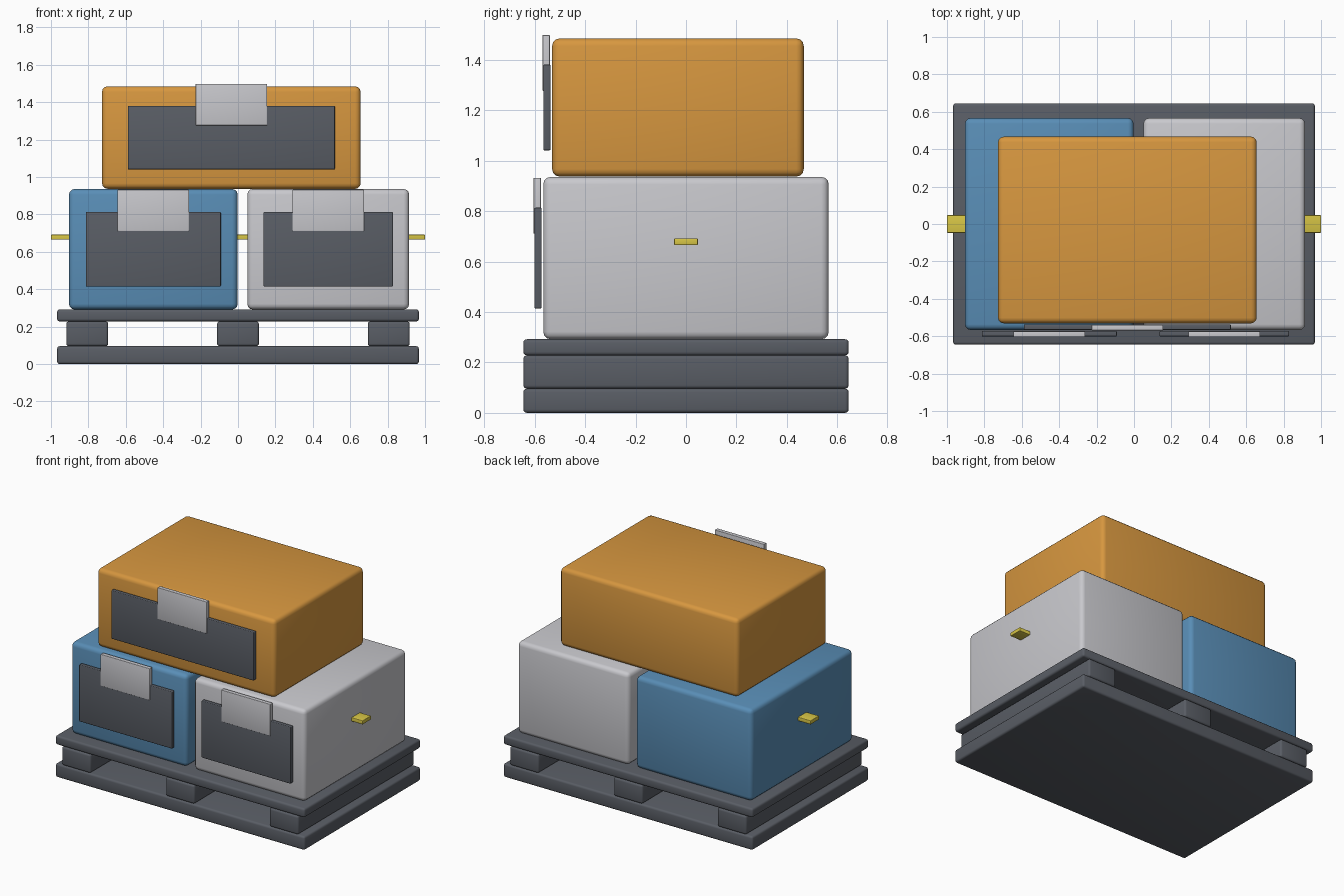
import bpy
from math import radians

if "Cube" in bpy.data.objects:
    bpy.data.objects.remove(bpy.data.objects["Cube"])


def material(name, rgb):
    m = bpy.data.materials.new(name)
    m.diffuse_color = (*rgb, 1)
    m.use_nodes = True
    m.node_tree.nodes["Principled BSDF"].inputs["Base Color"].default_value = m.diffuse_color
    return m


ORANGE = material("orange", (0.68, 0.31, 0.05))
BLUE = material("blue", (0.10, 0.27, 0.47))
LIGHT = material("light_grey", (0.58, 0.58, 0.61))
DARK = material("dark_grey", (0.10, 0.11, 0.13))
YELLOW = material("yellow", (0.68, 0.56, 0.06))


def block(name, lo, hi, mat, bevel):
    """Rounded box between two opposite corners."""
    bpy.ops.mesh.primitive_cube_add(
        size=1, location=[(a + b) / 2 for a, b in zip(lo, hi)])
    ob = bpy.context.object
    ob.name = name
    ob.scale = [b - a for a, b in zip(lo, hi)]
    bpy.ops.object.transform_apply(location=False, rotation=False, scale=True)
    ob.data.materials.append(mat)
    mod = ob.modifiers.new("rounded_edges", 'BEVEL')
    mod.width = bevel
    mod.segments = 3
    bpy.ops.object.modifier_apply(modifier=mod.name)
    bpy.ops.object.shade_smooth_by_angle(angle=radians(35))
    return ob


def crate(name, lo, hi, mat):
    """Crate with a dark front panel and a light label overlapping its top."""
    block(name, lo, hi, mat, 0.03)
    cx, cz = (lo[0] + hi[0]) / 2, (lo[2] + hi[2]) / 2
    w, h, y = hi[0] - lo[0], hi[2] - lo[2], lo[1]
    block(name + "_front_panel", (cx - 0.4 * w, y - 0.035, cz - 0.31 * h),
          (cx + 0.4 * w, y - 0.006, cz + 0.31 * h), DARK, 0.005)
    tz = cz + 0.322 * h
    block(name + "_label", (cx - 0.191, y - 0.038, tz - 0.111),
          (cx + 0.191, y - 0.009, tz + 0.111), LIGHT, 0.003)


# Pallet: two decks with three runners between
block("pallet_base", (-0.967, -0.645, 0), (0.967, 0.645, 0.096), DARK, 0.014)
block("pallet_deck", (-0.967, -0.645, 0.228), (0.967, 0.645, 0.292), DARK, 0.014)
for side, x in (("left", -0.806), ("middle", 0), ("right", 0.806)):
    block("pallet_runner_" + side, (x - 0.112, -0.645, 0.096),
          (x + 0.112, 0.645, 0.228), DARK, 0.014)

# Crates
crate("blue_crate", (-0.904, -0.566, 0.292), (-0.002, 0.566, 0.936), BLUE)
crate("grey_crate", (0.05, -0.566, 0.292), (0.915, 0.566, 0.936), LIGHT)
crate("top_crate", (-0.727, -0.531, 0.937), (0.656, 0.467, 1.485), ORANGE)

# Tie bar running through the lower crates
block("tie_bar", (-1, -0.047, 0.665), (1, 0.047, 0.692), YELLOW, 0.004)
